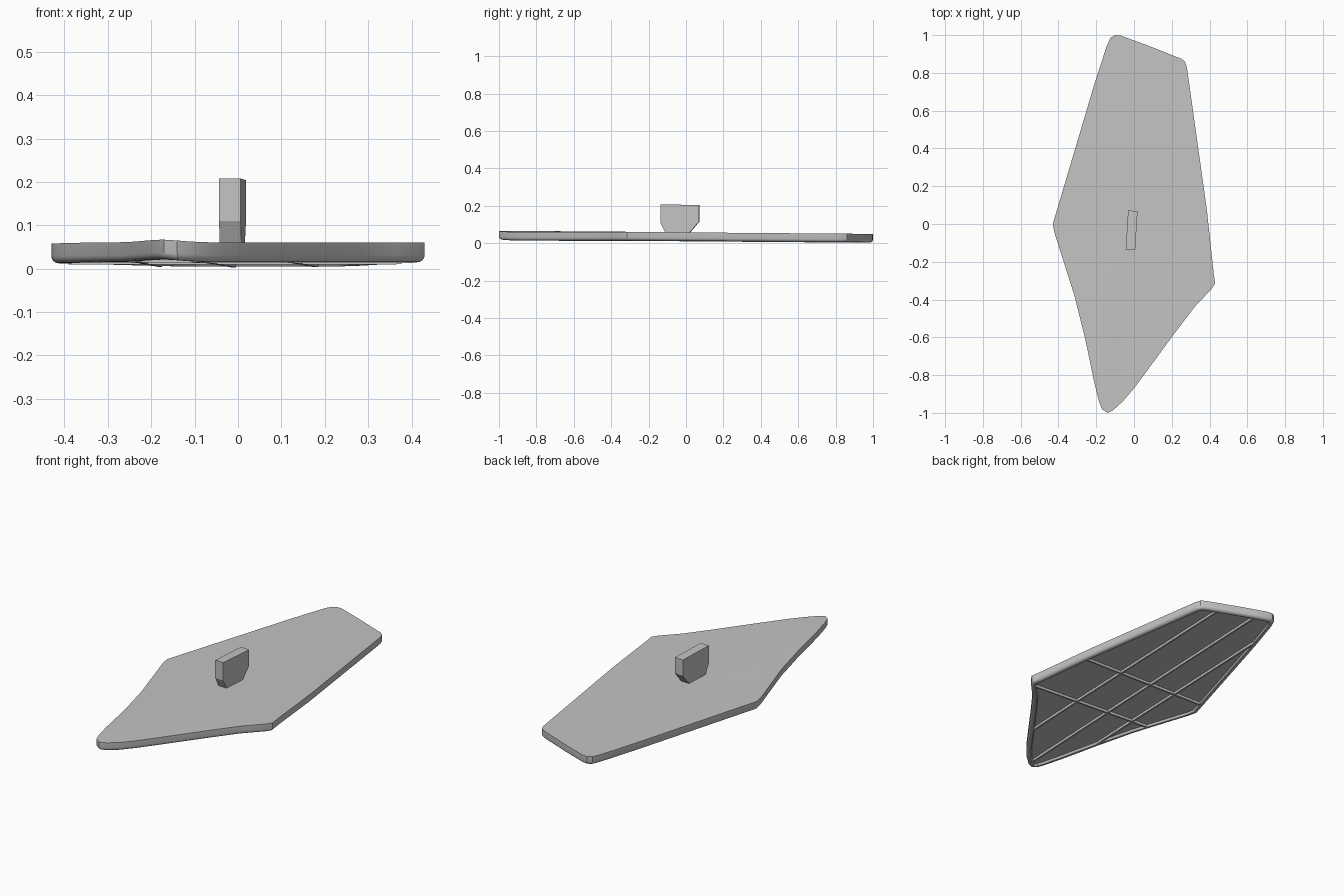
import bpy, bmesh, math
from mathutils import Vector

cube = bpy.data.objects.get("Cube")
if cube:
    bpy.data.objects.remove(cube)

grey = bpy.data.materials.new("plain grey")
grey.use_nodes = True
grey.diffuse_color = (0.55, 0.55, 0.55, 1)
grey.node_tree.nodes["Principled BSDF"].inputs["Base Color"].default_value = (0.55, 0.55, 0.55, 1)


def make_object(name, bm, angle=30):
    bmesh.ops.recalc_face_normals(bm, faces=bm.faces)
    mesh = bpy.data.meshes.new(name)
    bm.to_mesh(mesh)
    bm.free()
    obj = bpy.data.objects.new(name, mesh)
    bpy.context.collection.objects.link(obj)
    mesh.materials.append(grey)
    bpy.ops.object.select_all(action='DESELECT')
    obj.select_set(True)
    bpy.context.view_layer.objects.active = obj
    bpy.ops.object.shade_smooth_by_angle(angle=math.radians(angle))
    return obj


def warp(x, y):
    """Gentle backward slope with a slight curl at the front tip."""
    curl = max(0, min(1, -y - 0.1))
    return -0.008 * max(y, -0.3) + 0.0075 * curl * math.exp(-((x + 0.18) / 0.065) ** 2)


# Plate outline, counterclockwise from the right corner
corners = [(-0.43, 0), (-0.42, -0.05), (-0.315, -0.38), (-0.26, -0.6), (-0.21, -0.84),
           (-0.185, -0.94), (-0.17, -0.98), (-0.14, -1), (-0.11, -0.985), (-0.06, -0.94),
           (0, -0.87), (0.1, -0.735), (0.21, -0.585), (0.32, -0.44), (0.41, -0.345),
           (0.43, -0.315), (0.422, -0.26), (0.385, 0.08), (0.28, 0.83), (0.27, 0.86),
           (0.25, 0.875), (0.06, 0.95), (-0.07, 0.997), (-0.1, 1), (-0.125, 0.985),
           (-0.145, 0.94), (-0.21, 0.74), (-0.415, 0.05)]
outline = []
for i, c in enumerate(corners):
    a, b = Vector(c), Vector(corners[(i + 1) % len(corners)])
    steps = max(1, math.ceil((b - a).length / 0.08))
    outline += [a.lerp(b, k / steps) for k in range(steps)]


def inset(distance):
    points = []
    for i, p in enumerate(outline):
        d1 = (p - outline[i - 1]).normalized()
        d2 = (outline[(i + 1) % len(outline)] - p).normalized()
        n = (Vector((-d1.y, d1.x)) + Vector((-d2.y, d2.x))).normalized()
        points.append(p + n * distance / max(0.6, n.dot(Vector((-d1.y, d1.x)))))
    return points


# Plate: stacked rings from the top centre, over the rounded rim, to the recessed underside
TOP, BOTTOM, RECESS = 0.058, 0.0125, 0.024
bm = bmesh.new()
rings = [([p * s for p in outline], TOP) for s in (0.25, 0.5, 0.75)]
rings += [(outline, TOP), (outline, BOTTOM + 0.016)]
for k in range(1, 5):
    t = k * math.pi / 8
    rings.append((inset(0.016 * (1 - math.cos(t))), BOTTOM + 0.016 * (1 - math.sin(t))))
rings += [(inset(0.022), BOTTOM), (inset(0.026), BOTTOM + 0.004), (inset(0.028), RECESS)]
inner = inset(0.028)
rings += [([p * s for p in inner], RECESS) for s in (0.75, 0.5, 0.25)]

loops = [[bm.verts.new((p.x, p.y, z + warp(p.x, p.y))) for p in pts] for pts, z in rings]
count = len(outline)
for upper, lower in zip(loops, loops[1:]):
    for i in range(count):
        j = (i + 1) % count
        bm.faces.new((upper[i], upper[j], lower[j], lower[i]))
for loop, z in ((loops[0], TOP), (loops[-1], RECESS)):
    centre = bm.verts.new((0, 0, z))
    for i in range(count):
        bm.faces.new((centre, loop[i], loop[(i + 1) % count]))
make_object("plate", bm)


# Underside ribs: thin bars following the slope
def rib(name, start, end, width=0.01):
    bm = bmesh.new()
    a, b = Vector(start), Vector(end)
    side = (b - a).normalized().orthogonal() * width / 2
    previous = None
    for k in range(13):
        p = a.lerp(b, k / 12)
        z = warp(p.x, p.y)
        section = [bm.verts.new((q.x, q.y, h + z)) for q, h in (
            (p - side, RECESS + 0.006), (p + side, RECESS + 0.006),
            (p + side, BOTTOM - 0.002), (p - side, BOTTOM - 0.002))]
        if previous:
            for i in range(4):
                j = (i + 1) % 4
                bm.faces.new((previous[i], previous[j], section[j], section[i]))
        else:
            bm.faces.new(section)
        previous = section
    bm.faces.new(previous)
    make_object(name, bm)


rib("long_rib_left", (0.11, -0.68), (0.18, 0.87))
rib("long_rib_middle", (-0.1, -0.93), (-0.01, 0.94))
rib("long_rib_right", (-0.24, -0.58), (-0.18, 0.76))
rib("cross_rib_back", (0.365, 0.06), (-0.39, 0.08))
rib("cross_rib_front", (0.4, -0.33), (-0.32, -0.28))

# Centre block: side profile with chamfered lower corners, extruded across and turned slightly
profile = [(-0.103, 0.208), (0.103, 0.204), (0.103, 0.115), (0.052, 0.055),
           (-0.075, 0.055), (-0.103, 0.11)]
bm = bmesh.new()
sides = [[bm.verts.new((x, y, z)) for y, z in profile] for x in (-0.025, 0.025)]
for s in sides:
    bm.faces.new(s)
for i in range(len(profile)):
    j = (i + 1) % len(profile)
    bm.faces.new((sides[0][i], sides[0][j], sides[1][j], sides[1][i]))
block = make_object("centre_block", bm, 10)
block.location = (-0.0125, -0.033, 0)
block.rotation_euler.z = math.radians(-3.5)
